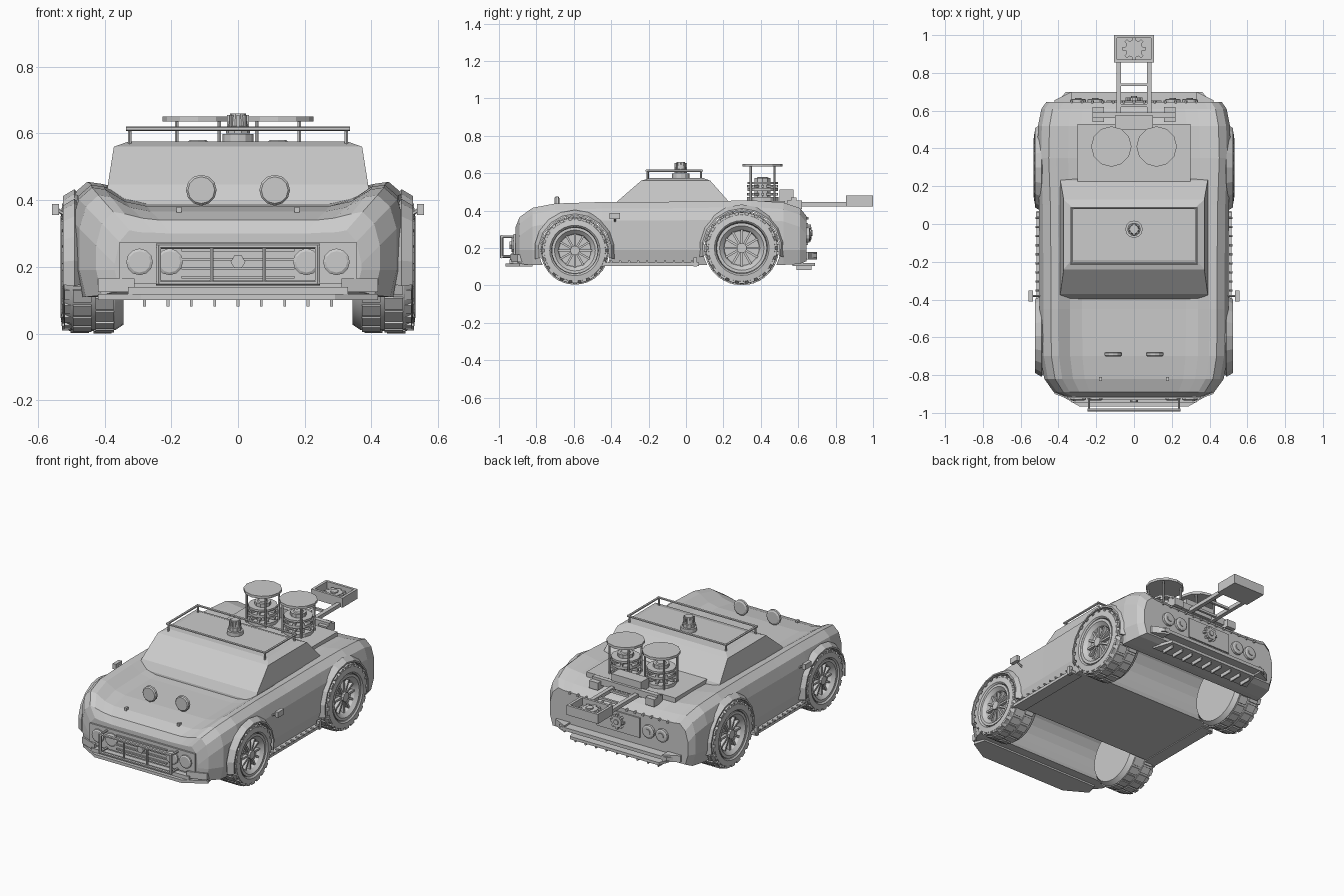
import bpy, bmesh, math
from mathutils import Matrix, Vector

if "Cube" in bpy.data.objects:
    bpy.data.objects.remove(bpy.data.objects["Cube"])

AX = {'Z': Matrix.Identity(4), 'X': Matrix.Rotation(math.pi / 2, 4, 'Y'),
      'Y': Matrix.Rotation(-math.pi / 2, 4, 'X')}

def add(name, bm, mat=Matrix.Identity(4), smooth=None):
    bm.transform(mat)
    bmesh.ops.recalc_face_normals(bm, faces=bm.faces)
    me = bpy.data.meshes.new(name)
    bm.to_mesh(me)
    bm.free()
    o = bpy.data.objects.new(name, me)
    bpy.context.collection.objects.link(o)
    if smooth:
        bpy.ops.object.select_all(action='DESELECT')
        o.select_set(True)
        bpy.context.view_layer.objects.active = o
        bpy.ops.object.shade_smooth_by_angle(angle=math.radians(smooth))
    return o

def loft(name, rings, smooth=None, mat=Matrix.Identity(4)):
    bm = bmesh.new()
    vs = [[bm.verts.new(p) for p in r] for r in rings]
    n = len(vs[0])
    for a, b in zip(vs, vs[1:]):
        for i in range(n):
            bm.faces.new((a[i], a[(i + 1) % n], b[(i + 1) % n], b[i]))
    bm.faces.new(vs[0])
    bm.faces.new(vs[-1])
    return add(name, bm, mat, smooth)

def box(name, x, y, z):
    """Box from (min, max) pairs."""
    rect = [(x[0], y[0]), (x[1], y[0]), (x[1], y[1]), (x[0], y[1])]
    return prism(name, rect, *z)

def prism(name, pts, z0, z1):
    return loft(name, [[(*p, z0) for p in pts], [(*p, z1) for p in pts]])

def lathe(name, loc, prof, axis='Z', n=12, smooth=None, flip=1):
    """Revolve (radius, height) points around an axis through loc."""
    rings = [[(r * math.cos(2 * math.pi * i / n), r * math.sin(2 * math.pi * i / n), h * flip)
              for i in range(n)] for r, h in prof]
    return loft(name, rings, smooth, Matrix.Translation(loc) @ AX[axis])

def cyl(name, loc, r, d, axis='Z', n=12, r2=None):
    return lathe(name, loc, [(r, -d / 2), (r if r2 is None else r2, d / 2)], axis, n)

def rod(name, p, q, r=.006, n=6):
    p, q = Vector(p), Vector(q)
    m = Matrix.Translation((p + q) / 2) @ (q - p).to_track_quat('Z', 'Y').to_matrix().to_4x4()
    bm = bmesh.new()
    bmesh.ops.create_cone(bm, segments=n, radius1=r, radius2=r, depth=(q - p).length, cap_ends=True)
    return add(name, bm, m)

def radial(name, loc, axis, n, r, size, offs=(0,)):
    """Ring of boxes: size = (radial, tangential, axial), staggered over offs rows."""
    bm = bmesh.new()
    for k, off in enumerate(offs):
        for i in range(n):
            m = (Matrix.Rotation(2 * math.pi * (i + k / 2) / n, 4, 'Z') @ Matrix.Translation((r, 0, off))
                 @ Matrix.Diagonal((*size, 1)))
            bmesh.ops.create_cube(bm, size=1, matrix=m)
    return add(name, bm, Matrix.Translation(loc) @ AX[axis])

def gear(name, loc, r, d, axis, n=8):
    cyl(name, loc, r * .75, d, axis, 12)
    radial(name + '_teeth', loc, axis, n, r * .8, (r * .4, r * .3, d * .8))
    cyl(name + '_hub', loc, r * .35, d * 1.6, axis, 8)

# Body shell: y, half width, centre height, fender height, bottom
STATIONS = [(-.912, .37, .30, .31, .13), (-.89, .425, .34, .365, .115), (-.82, .475, .366, .415, .11),
            (-.70, .497, .382, .438, .11), (-.45, .50, .386, .446, .11), (-.2, .50, .40, .446, .11),
            (.1, .503, .42, .45, .11), (.35, .513, .43, .455, .11), (.52, .508, .425, .443, .11),
            (.61, .49, .40, .413, .115), (.645, .465, .36, .37, .13)]
rings = []
for y, w, zc, zf, zb in STATIONS:
    h = [(.55 * w, zc), (.68 * w, zc + .25 * (zf - zc)), (.80 * w, zf - .006), (.88 * w, zf),
         (.96 * w, zf - .035), (w, zf - .10), (w, .19), (.96 * w, zb)]
    rings.append([(x, y, z) for x, z in h] + [(-x, y, z) for x, z in reversed(h)])
body = loft('body', rings)

# Wheel arches cut right through
WHEELS = [('front', -.594, .187, .182), ('rear', .298, .2, .198)]
bpy.context.view_layer.objects.active = body
for nm, y, z, R in WHEELS:
    c = cyl('arch_cutter', (0, y, z), R + .009, 1.4, 'X', 24)
    c.hide_render = True
    m = body.modifiers.new(nm + '_arch', 'BOOLEAN')
    m.object, m.operation, m.solver = c, 'DIFFERENCE', 'EXACT'
    bpy.ops.object.modifier_apply(modifier=m.name)
    bpy.data.objects.remove(c)

# Cabin
def slab(x, y0, y1, z):
    return [(-x, y0, z), (x, y0, z), (x, y1, z), (-x, y1, z)]
loft('cabin', [slab(.395, -.40, .26, .36), slab(.395, -.395, .25, .40), slab(.39, -.37, .23, .447),
               slab(.372, -.24, .13, .56), slab(.33, -.19, .09, .575)])

# Wheels and arch flares
for s in (-1, 1):
    for nm, y, z, R in WHEELS:
        x = s * .433 if nm == 'front' else s * .44
        c = (x, y, z)
        lathe(nm + '_tyre', c, [(.5 * R, -.09), (.88 * R, -.09), (.97 * R, -.065), (.97 * R, .065),
              (.9 * R, .088), (.74 * R, .092), (.70 * R, .085), (.66 * R, .05), (.1 * R, .045)],
              'X', 28, 25, s)
        radial(nm + '_tread', c, 'X', 22, .975 * R, (.05 * R, .22 * R, .055), (-.034, .034))
        radial(nm + '_side_tread', (x + s * .072, y, z), 'X', 22, .92 * R, (.08 * R, .17 * R, .03))
        o = (x + s * .06, y, z)
        lathe(nm + '_rim', o, [(.68 * R, -.02), (.68 * R, .026), (.6 * R, .026), (.5 * R, .008), (.47 * R, -.012)],
              'X', 28, 25, s)
        radial(nm + '_spokes', (x + s * .057, y, z), 'X', 12, .3 * R, (.4 * R, .06 * R, .02))
        cyl(nm + '_hub', o, .14 * R, .04, 'X', 10)
        # flare: swept arch strip
        pts = []
        for i in range(11):
            a = math.radians(-12 + 204 * i / 10)
            ca, sa = math.cos(a), math.sin(a)
            pts.append([(s * xx, y + rr * ca, z + rr * sa) for xx, rr in
                        ((.47, R + .008), (.525, R + .005), (.525, R + .014), (.49, R + .035))])
        loft(nm + '_arch_flare', pts)

# Side skirts, rivets and mirrors
for s in (-1, 1):
    box('side_skirt', sorted((s * .44, s * .515)), (-.46, .07), (.105, .122))
    box('skirt_end', sorted((s * .50, s * .52)), (.04, .06), (.10, .15))
    for i in range(10):
        cyl('skirt_rivet', (s * .513, -.4 + i * .048, .128), .007, .018, 'X', 6)
    rod('mirror_arm', (s * .49, -.38, .34), (s * .54, -.38, .37))
    box('mirror', sorted((s * .536, s * .558)), (-.41, -.352), (.355, .388))

# Roof rack and beacon
for s in (-1, 1):
    rod('rack_side', (s * .33, -.21, .614), (s * .33, .085, .614), .007)
    for y in (-.205, .08):
        rod('rack_post', (s * .325, y, .555), (s * .325, y, .614), .006)
for y in (-.21, .085):
    rod('rack_cross', (-.335, y, .614), (.335, y, .614), .007)
cyl('beacon_base', (0, -.028, .585), .046, .026, n=12)
lathe('beacon', (0, -.028, .6), [(.036, 0), (.036, .02), (.03, .022), (.024, .06)], n=10)
radial('beacon_ribs', (0, -.028, .635), 'Z', 8, .028, (.01, .008, .04))

# Hood lamps and washers
for s in (-1, 1):
    lathe('hood_lamp', (s * .11, -.69, .43), [(.04, -.012), (.046, -.006), (.046, .008), (.036, .013)], 'Y', 12)
    rod('hood_lamp_stem', (s * .11, -.69, .37), (s * .11, -.69, .40))
    box('hood_clip', sorted((s * .17, s * .185)), (-.83, -.81), (.355, .38))

# Front grille, lights, bull bar, splitter
box('grille_panel', (-.355, .355), (-.922, -.90), (.15, .275))
for i in range(4):
    box('grille_slat', (-.17, .17), (-.932, -.91), (.165 + i * .027, .173 + i * .027))
for s in (-1, 1):
    for x in (.205, .295):
        lathe('headlight', (s * x, -.918, .215), [(.04, .01), (.04, -.012), (.032, -.016)], 'Y', 12)
        lathe('tail_light', (s * x, .645, .27), [(.04, -.01), (.04, .014), (.03, .018)], 'Y', 12)
        cyl('tail_light_core', (s * x, .66, .27), .018, .014, 'Y', 10)
    rod('bar_side', (s * .238, -.985, .148), (s * .238, -.985, .266), .009)
    rod('bar_inner', (s * .078, -.985, .15), (s * .078, -.985, .264), .006)
    for z in (.155, .26):
        rod('bar_mount', (s * .238, -.985, z), (s * .238, -.90, z), .007)
    prism('front_corner_guard', [(s * .31, -.94), (s * .42, -.90), (s * .42, -.87), (s * .31, -.90)], .125, .165)
    prism('rear_corner_guard', [(s * .33, .70), (s * .42, .655), (s * .42, .62), (s * .33, .63)], .14, .18)
for z in (.152, .262):
    rod('bar_rail', (-.245, -.985, z), (.245, -.985, z), .008)
cyl('grille_badge_disc', (0, -.928, .215), .022, .03, 'Y', 6)
prism('front_splitter', [(-.42, -.89), (-.29, -.965), (.29, -.965), (.42, -.89), (.40, -.82), (-.40, -.82)], .10, .118)
prism('front_lip', [(-.33, -.90), (-.33, -.945), (.33, -.945), (.33, -.90)], .118, .14)

# Rear bumper, diffuser fins and plate
prism('rear_bumper', [(-.42, .63), (-.36, .70), (.36, .70), (.42, .63)], .15, .17)
prism('rear_diffuser', [(-.34, .57), (-.30, .69), (.30, .69), (.34, .57)], .103, .12)
for i in range(-4, 5):
    fin = i * .07
    prism('diffuser_fin', [(fin - .004, .59), (fin + .004, .59), (fin + .004, .67), (fin - .004, .67)], .082, .104)
box('rear_plate', (-.145, .145), (.63, .653), (.215, .335))
gear('rear_gear', (0, .66, .28), .045, .022, 'Y')
for i in range(-6, 7):
    cyl('rear_rivet', (i * .055, .645, .36), .008, .02, 'Y', 6)

# Rear deck with twin coil stacks
box('deck_plate', (-.30, .30), (.22, .53), (.40, .452))
for s in (-1, 1):
    x, y = s * .12, .41
    for nm, r, z, d in (('base', .085, .462, .02), ('mid', .082, .513, .016),
                        ('upper', .082, .548, .012), ('cap', .107, .643, .015)):
        cyl('stack_' + nm, (x, y, z), r, d, n=12)
    cyl('stack_core', (x, y, .51), .045, .13, n=10)
    for z in (.488, .53):
        radial('stack_spikes', (x, y, z), 'Z', 10, .06, (.05, .014, .014))
    lathe('stack_knob', (x, y, .555), [(.04, 0), (.04, .012), (.025, .025)], n=8)
    for k in range(4):
        a = math.pi / 4 + k * math.pi / 2
        px, py = x + .09 * math.cos(a), y + .09 * math.sin(a)
        rod('stack_post', (px, py, .45), (px, py, .64), .006)
    box('deck_bracket', sorted((s * .16, s * .22)), (.54, .62), (.41, .455))

# Rear arm carrying an open tray
box('arm_block', (-.10, .10), (.50, .575), (.42, .512))
box('arm_bar', (-.22, .22), (.562, .59), (.43, .47))
for s in (-1, 1):
    box('arm_rail', sorted((s * .068, s * .092)), (.57, .86), (.423, .445))
    box('tray_side', sorted((s * .09, s * .106)), (.855, 1), (.422, .48))
for y in (.62, .73):
    box('arm_rung', (-.07, .07), (y, y + .014), (.428, .442))
for y in (.855, .985):
    box('tray_end', (-.09, .09), (y, y + .015), (.422, .48))
box('tray_floor', (-.10, .10), (.86, .995), (.422, .436))
gear('tray_gear', (0, .928, .45), .062, .024, 'Z')
